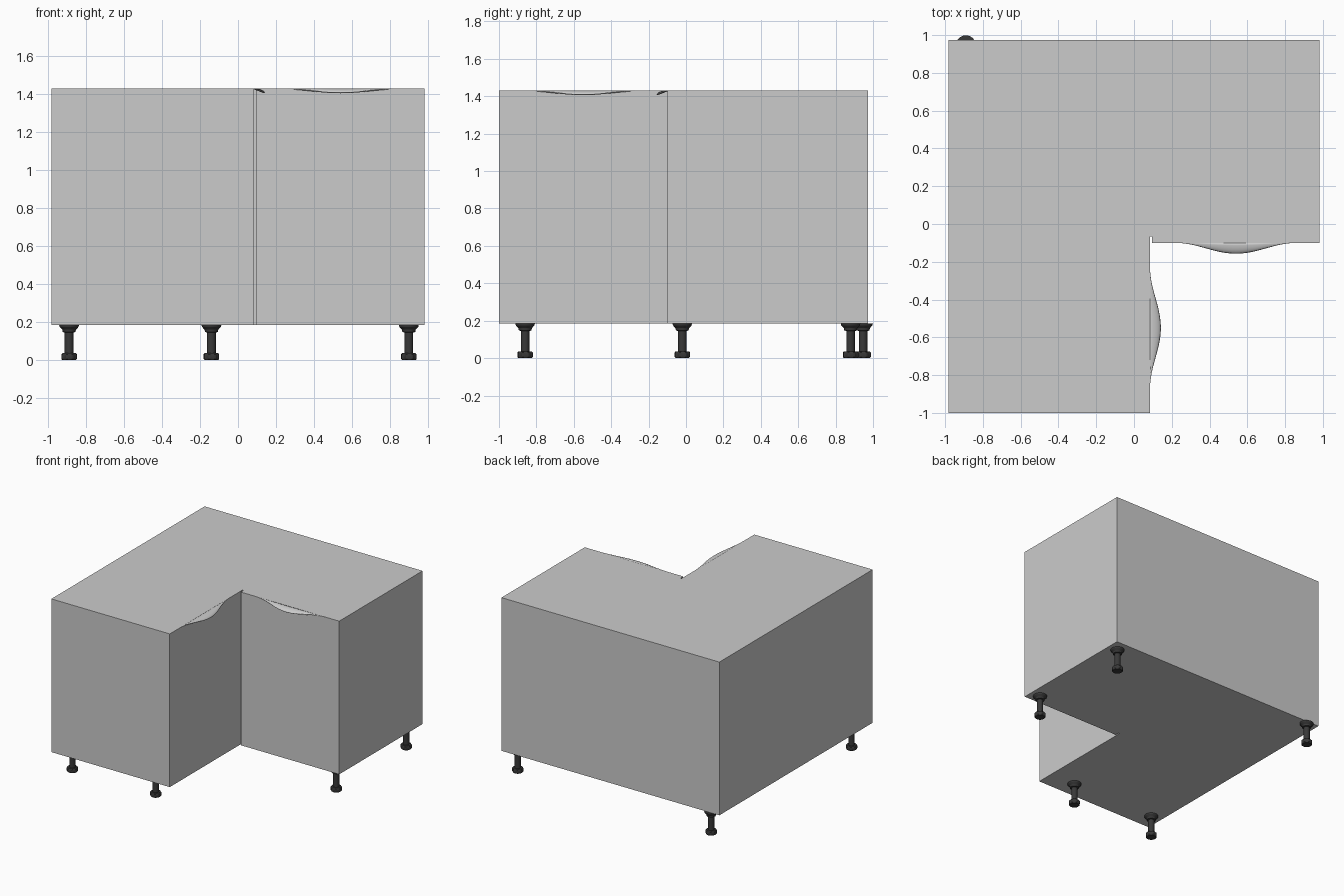
import bpy, bmesh, math
from mathutils import Vector

if "Cube" in bpy.data.objects:
    bpy.data.objects.remove(bpy.data.objects["Cube"])

BOTTOM, TOP = 0.184, 1.432
dark = bpy.data.materials.new("dark_plastic")
dark.diffuse_color = (0.04, 0.04, 0.04, 1)
dark.use_nodes = True
dark.node_tree.nodes["Principled BSDF"].inputs["Base Color"].default_value = dark.diffuse_color


def finish(name, bm, smooth=False, mat=None):
    me = bpy.data.meshes.new(name)
    bm.to_mesh(me)
    bm.free()
    ob = bpy.data.objects.new(name, me)
    bpy.context.collection.objects.link(ob)
    if mat:
        me.materials.append(mat)
    if smooth:
        bpy.ops.object.select_all(action='DESELECT')
        ob.select_set(True)
        bpy.context.view_layer.objects.active = ob
        bpy.ops.object.shade_smooth_by_angle(angle=math.radians(30))
    return ob


def prism(name, outline):
    bm = bmesh.new()
    face = bm.faces.new([bm.verts.new((x, y, BOTTOM)) for x, y in outline])
    ext = bmesh.ops.extrude_face_region(bm, geom=[face])
    moved = [g for g in ext["geom"] if isinstance(g, bmesh.types.BMVert)]
    bmesh.ops.translate(bm, verts=moved, vec=(0, 0, TOP - BOTTOM))
    bmesh.ops.recalc_face_normals(bm, faces=bm.faces[:])
    return finish(name, bm)


def rect(x0, y0, x1, y1):
    return [(x0, y0), (x1, y0), (x1, y1), (x0, y1)]


# L-shaped carcass and its two doors, with a narrow gap in the inner corner
prism("carcass", [(-0.982, -1), (0.05, -1), (0.05, -0.065),
                  (0.982, -0.065), (0.982, 0.973), (-0.982, 0.973)])
prism("left_door", rect(0.05, -1, 0.085, -0.065))
prism("right_door", rect(0.095, -0.10, 0.982, -0.065))


# Curved finger-pull lip rolling out and down from a door's top edge
def pull_lip(name, centre, along, out):
    bm = bmesh.new()
    n, m = 36, 6
    rows = []
    for i in range(n + 1):
        t = (2 * i / n - 1) * 0.97
        s = math.cos(t * math.pi / 2) ** 2
        row = []
        for j in range(m + 1):
            a = j / m * math.radians(80)
            p = (Vector(centre) + Vector(along) * 0.32 * t
                 + Vector(out) * 0.058 * s * math.sin(a))
            p.z = TOP - 0.027 * s * (1 - math.cos(a))
            row.append(bm.verts.new(p))
        rows.append(row)
    for r0, r1 in zip(rows, rows[1:]):
        for j in range(m):
            f = bm.faces.new((r0[j], r1[j], r1[j + 1], r0[j + 1]))
            f.normal_update()
            if f.normal.z < 0:
                f.normal_flip()
    ob = finish(name, bm, smooth=True)
    mod = ob.modifiers.new("thickness", 'SOLIDIFY')
    mod.thickness = 0.007
    mod.offset = -1


pull_lip("right_door_pull", (0.54, -0.10, 0), (1, 0, 0), (0, -1, 0))
pull_lip("left_door_pull", (0.085, -0.55, 0), (0, 1, 0), (1, 0, 0))

# Adjustable feet: flange, collar, stem and knurled base
PROFILE = [(0, 0), (0.036, 0), (0.042, 0.006), (0.042, 0.03), (0.036, 0.036),
           (0.023, 0.036), (0.023, 0.145), (0.034, 0.148), (0.036, 0.16),
           (0.05, 0.175), (0.052, BOTTOM), (0, BOTTOM)]


def foot(name, x, y):
    bm = bmesh.new()
    vs = [bm.verts.new((r, 0, z)) for r, z in PROFILE]
    es = [bm.edges.new(p) for p in zip(vs, vs[1:])]
    bmesh.ops.spin(bm, geom=vs + es, cent=(0, 0, 0), axis=(0, 0, 1),
                   angle=2 * math.pi, steps=32)
    bmesh.ops.remove_doubles(bm, verts=bm.verts[:], dist=1e-4)
    # knurl the base by pulling every other pair of columns inward
    for v in bm.verts:
        r = math.hypot(v.co.x, v.co.y)
        if v.co.z < 0.035 and r > 0.04:
            k = round(math.atan2(v.co.y, v.co.x) / (2 * math.pi) * 32) % 4
            if k < 2:
                v.co.x *= 0.92
                v.co.y *= 0.92
    bmesh.ops.recalc_face_normals(bm, faces=bm.faces[:])
    ob = finish(name, bm, smooth=True, mat=dark)
    ob.location = (x, y, 0)


for name, x, y in [("front_left_foot", -0.89, -0.86),
                   ("front_inner_foot", -0.14, -0.86),
                   ("side_front_foot", 0.90, -0.02),
                   ("back_right_foot", 0.90, 0.88),
                   ("back_left_foot", -0.89, 0.947)]:
    foot(name, x, y)
